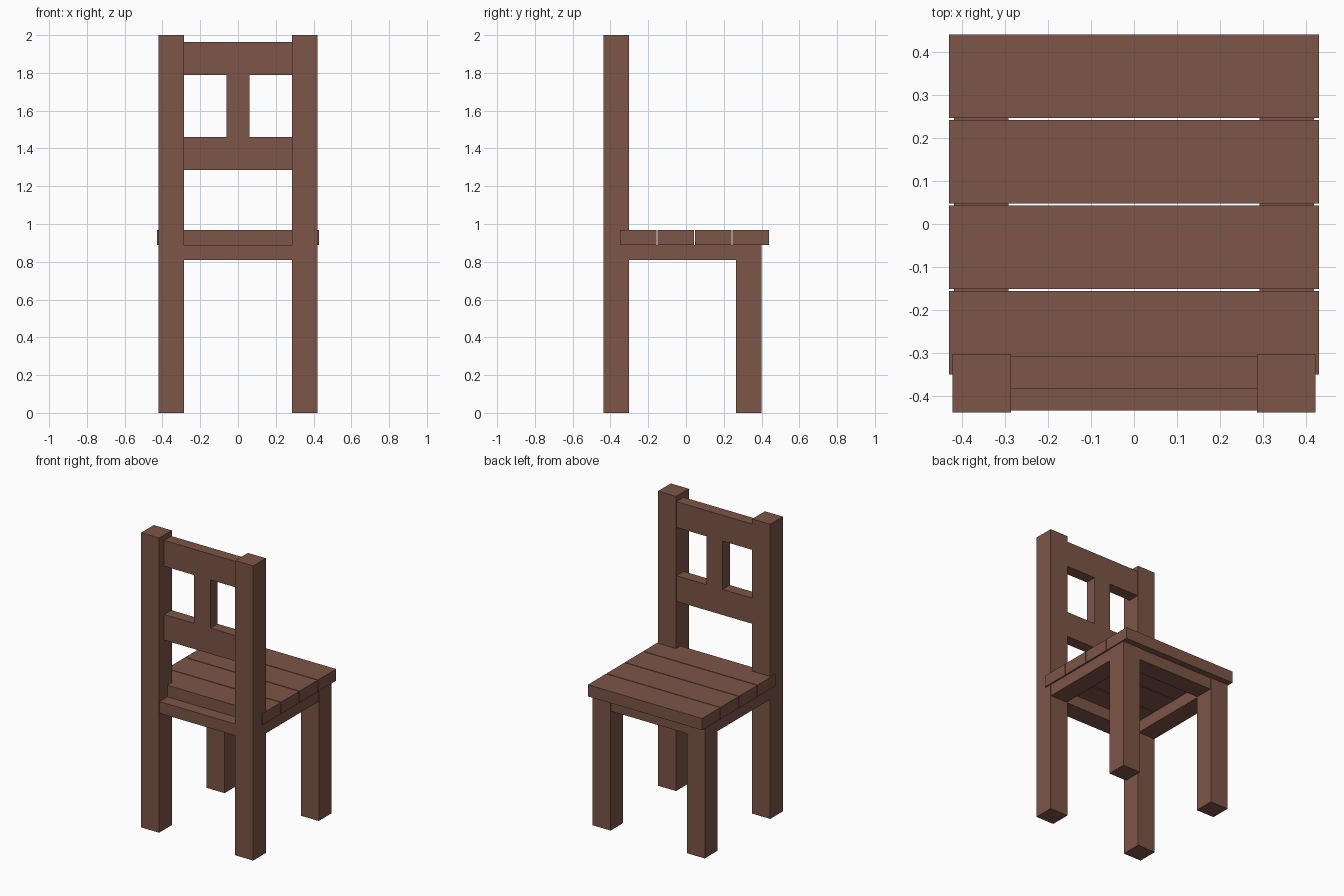
import bpy

if "Cube" in bpy.data.objects:
    bpy.data.objects.remove(bpy.data.objects["Cube"])

wood = bpy.data.materials.new("brown_wood")
wood.diffuse_color = (0.205, 0.090, 0.063, 1)
wood.use_nodes = True
wood.node_tree.nodes["Principled BSDF"].inputs["Base Color"].default_value = wood.diffuse_color


def box(name, x, y, z):
    """Axis-aligned box from (min, max) ranges."""
    bpy.ops.mesh.primitive_cube_add(size=1, location=[sum(r) / 2 for r in (x, y, z)])
    ob = bpy.context.object
    ob.name = name
    ob.scale = [r[1] - r[0] for r in (x, y, z)]
    bpy.ops.object.transform_apply(location=False, rotation=False, scale=True)
    ob.data.materials.append(wood)
    return ob


SEAT_BOTTOM, SEAT_TOP = 0.888, 0.967
APRON_Z = (0.809, SEAT_BOTTOM)

# Legs, back posts and side aprons, mirrored left and right
for side, s in (("left", -1), ("right", 1)):
    leg_x = sorted((s * 0.286, s * 0.421))
    apron_x = sorted((s * 0.291, s * 0.418))
    box(f"back_post_{side}", leg_x, (-0.438, -0.302), (0, 2))
    box(f"front_leg_{side}", leg_x, (0.265, 0.400), (0, SEAT_BOTTOM))
    box(f"side_apron_{side}", apron_x, (-0.302, 0.265), APRON_Z)

# Front and back aprons
box("front_apron", (-0.286, 0.286), (0.269, 0.396), APRON_Z)
box("back_apron", (-0.286, 0.286), (-0.433, -0.306), APRON_Z)

# Seat planks with narrow gaps
for i in range(4):
    y = -0.349 + i * 0.1985
    box(f"seat_plank_{i + 1}", (-0.429, 0.429), (y, y + 0.1935), (SEAT_BOTTOM, SEAT_TOP))

# Backrest rails and centre slat
REST_Y = (-0.383, -0.306)
box("upper_back_rail", (-0.286, 0.286), REST_Y, (1.788, 1.963))
box("lower_back_rail", (-0.286, 0.286), REST_Y, (1.286, 1.460))
box("back_slat", (-0.061, 0.061), REST_Y, (1.460, 1.788))
